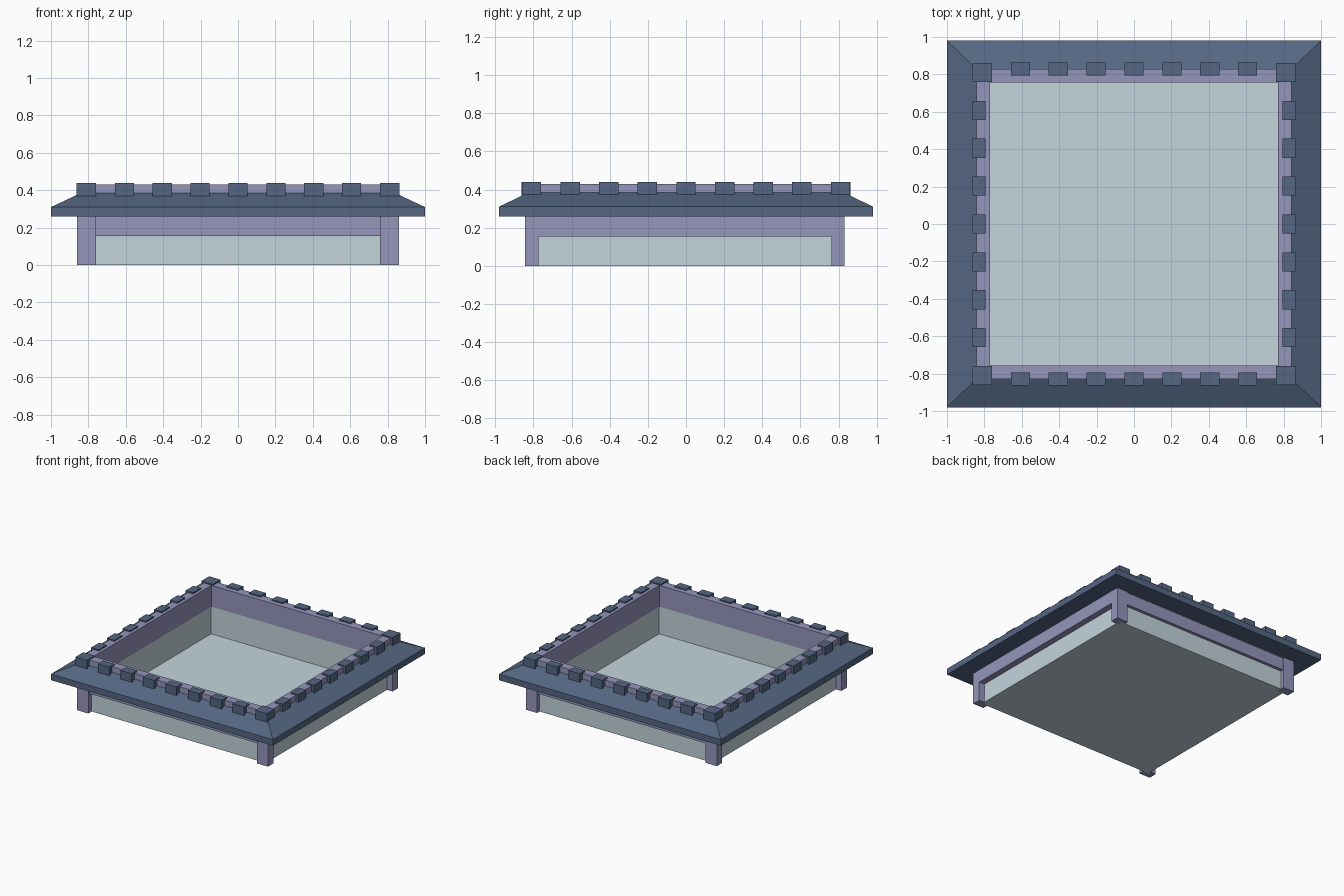
import bpy, bmesh

if "Cube" in bpy.data.objects:
    bpy.data.objects.remove(bpy.data.objects["Cube"])


def material(name, rgb):
    m = bpy.data.materials.new(name)
    m.diffuse_color = (*rgb, 1)
    m.use_nodes = True
    m.node_tree.nodes["Principled BSDF"].inputs["Base Color"].default_value = m.diffuse_color
    return m


SLATE = material("slate", (0.09, 0.135, 0.225))
LILAC = material("lilac", (0.30, 0.30, 0.50))
PALE = material("pale", (0.55, 0.66, 0.72))


def finish(name, bm, mat):
    bmesh.ops.recalc_face_normals(bm, faces=bm.faces)
    me = bpy.data.meshes.new(name)
    bm.to_mesh(me)
    bm.free()
    me.materials.append(mat)
    ob = bpy.data.objects.new(name, me)
    bpy.context.collection.objects.link(ob)
    return ob


def box(name, x0, x1, y0, y1, z0, z1, mat):
    bm = bmesh.new()
    bmesh.ops.create_cube(bm, size=1)
    for v in bm.verts:
        v.co = ((x0 + x1) / 2 + v.co.x * (x1 - x0),
                (y0 + y1) / 2 + v.co.y * (y1 - y0),
                (z0 + z1) / 2 + v.co.z * (z1 - z0))
    return finish(name, bm, mat)


def frame(name, profile, mat):
    """Sweep a closed (half x, half y, z) profile round a mitred rectangle."""
    bm = bmesh.new()
    loops = [[bm.verts.new((sx * px, sy * py, z)) for px, py, z in profile]
             for sx, sy in ((-1, -1), (1, -1), (1, 1), (-1, 1))]
    n = len(profile)
    for i in range(4):
        a, b = loops[i], loops[(i + 1) % 4]
        for j in range(n):
            k = (j + 1) % n
            bm.faces.new((a[j], b[j], b[k], a[k]))
    return finish(name, bm, mat)


def band(name, xi, xo, yi, yo, z0, z1, mat):
    return frame(name, [(xi, yi, z0), (xo, yo, z0), (xo, yo, z1), (xi, yi, z1)], mat)


# Floor slab and thin lower walls
box("floor", -0.80, 0.80, -0.79, 0.79, 0, 0.035, PALE)
band("lower_walls", 0.772, 0.81, 0.757, 0.80, 0, 0.257, PALE)

# Corner posts and the beams between them
for sx, side in ((-1, "left"), (1, "right")):
    xs = sorted((sx * 0.76, sx * 0.86))
    for y0, y1, end in ((-0.843, -0.773, "front"), (0.762, 0.832, "back")):
        box(f"{end}_{side}_post", *xs, y0, y1, 0, 0.26, LILAC)
    bx = sorted((sx * 0.79, sx * 0.86))
    box(f"{side}_beam", *bx, -0.843, 0.832, 0.155, 0.27, LILAC)
box("front_beam", -0.80, 0.80, -0.825, -0.78, 0.155, 0.27, LILAC)
box("back_beam", -0.80, 0.80, 0.78, 0.825, 0.155, 0.27, LILAC)

# Parapet and sloping eave
band("parapet", 0.771, 0.842, 0.757, 0.828, 0.256, 0.43, LILAC)
frame("eave", [(0.82, 0.80, 0.26), (1, 0.98, 0.26), (1, 0.98, 0.31),
               (0.84, 0.827, 0.385), (0.82, 0.80, 0.385)], SLATE)

# Battlement blocks: square at corners, thinner along the sides
Z0, Z1, STEP = 0.37, 0.44, 0.2025
for s in (-1, 1):
    outer = sorted((s * 0.795, s * 0.863))
    for t in (-1, 1):
        box("corner_block", *sorted((s * 0.76, s * 0.863)),
            *sorted((t * 0.76, t * 0.861)), Z0, Z1, SLATE)
    for i in range(-3, 4):
        c = i * STEP
        box("side_block", *outer, c - 0.051, c + 0.051, Z0, Z1, SLATE)
        box("end_block", c - 0.051, c + 0.051, *outer, Z0, Z1, SLATE)
